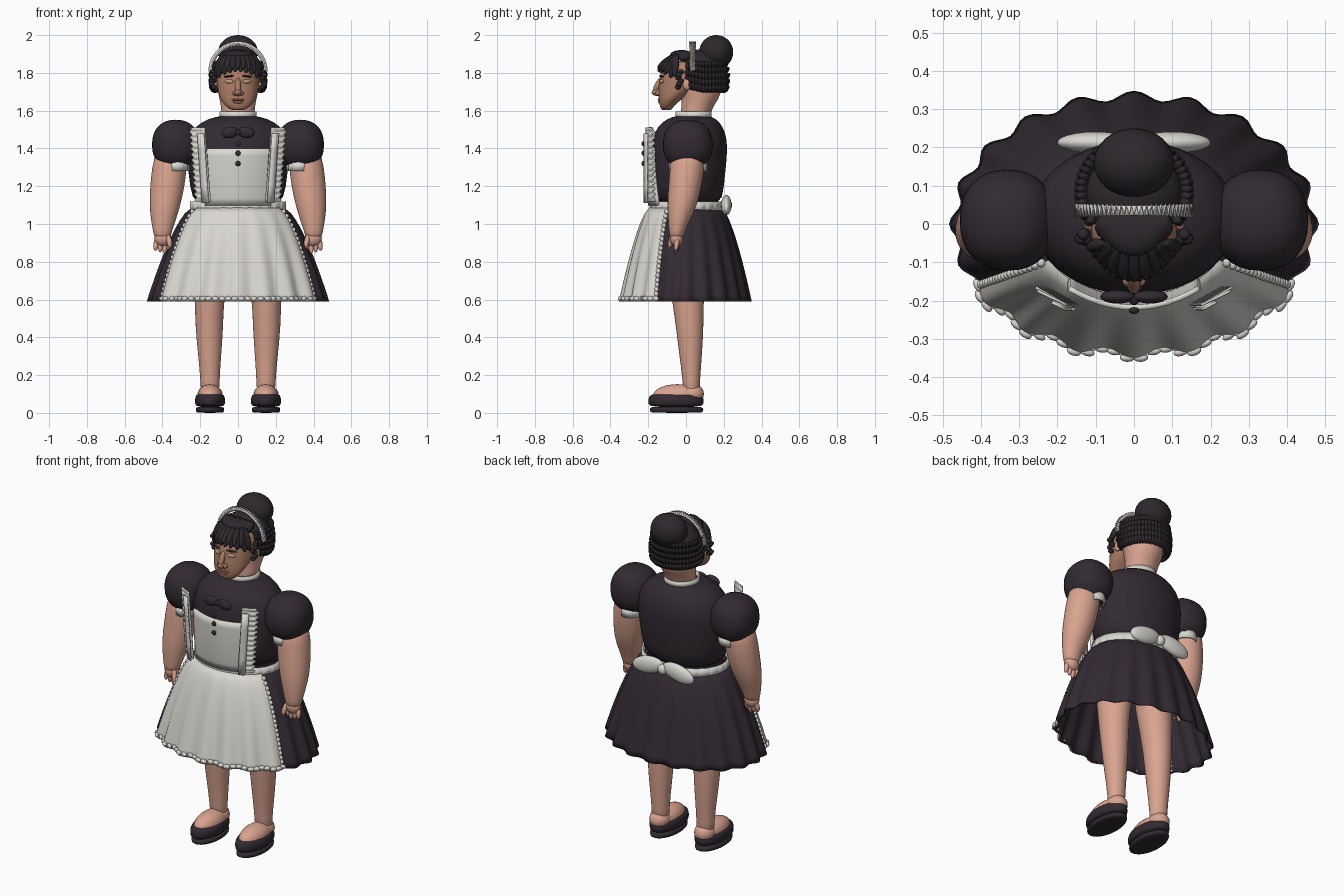
import bpy, bmesh
from math import sin, cos, pi, radians
from mathutils import Matrix, Vector, Euler

if "Cube" in bpy.data.objects:
    bpy.data.objects.remove(bpy.data.objects["Cube"])


def colour(name, rgb):
    m = bpy.data.materials.new(name)
    m.use_nodes = True
    m.diffuse_color = (*rgb, 1)
    b = m.node_tree.nodes["Principled BSDF"]
    b.inputs["Base Color"].default_value = (*rgb, 1)
    b.inputs["Roughness"].default_value = 0.8
    return m


DARK = colour("dark cloth", (0.032, 0.024, 0.032))
HAIR = colour("dark hair", (0.026, 0.021, 0.026))
WHITE = colour("apron white", (0.70, 0.68, 0.64))
SKIN = colour("skin", (0.70, 0.37, 0.28))
FACE = colour("face skin", (0.42, 0.21, 0.135))
LIPS = colour("lips", (0.38, 0.13, 0.10))
EYES = colour("eyelids", (0.55, 0.33, 0.24))


def make(name, bm, mat, thick=0, subdiv=0):
    bmesh.ops.recalc_face_normals(bm, faces=bm.faces)
    me = bpy.data.meshes.new(name)
    bm.to_mesh(me)
    bm.free()
    me.materials.append(mat)
    me.shade_smooth()
    ob = bpy.data.objects.new(name, me)
    bpy.context.scene.collection.objects.link(ob)
    if subdiv:
        ob.modifiers.new("smooth", "SUBSURF").levels = subdiv
    if thick:
        s = ob.modifiers.new("thickness", "SOLIDIFY")
        s.thickness, s.offset = thick, 0
    return ob


def sheet(name, f, nu, nv, mat, wrap=False, thick=0.006, cap=False, subdiv=0):
    """Grid surface from f(u, v), optionally closed round u."""
    bm = bmesh.new()
    cols = nu if wrap else nu + 1
    g = [[bm.verts.new(f(i / nu, j / nv)) for i in range(cols)] for j in range(nv + 1)]
    for j in range(nv):
        for i in range(nu):
            k = (i + 1) % cols
            bm.faces.new((g[j][i], g[j][k], g[j + 1][k], g[j + 1][i]))
    if cap:
        bm.faces.new(g[0])
        bm.faces.new(g[-1])
    return make(name, bm, mat, thick, subdiv)


def loft(name, rings, mat, n=24):
    """Closed body through elliptical rings (z, cx, cy, rx, ry)."""
    def f(u, v):
        z, cx, cy, rx, ry = rings[round(v * (len(rings) - 1))]
        return cx + rx * cos(2 * pi * u), cy + ry * sin(2 * pi * u), z
    return sheet(name, f, n, len(rings) - 1, mat, True, 0, True, 1)


def blob(loc, rad, rot=(0, 0, 0)):
    return Matrix.LocRotScale(Vector(loc), Euler(rot), Vector(rad))


def strand(a, b, r):
    """Ellipsoid stretched between two points."""
    a, b = Vector(a), Vector(b)
    q = (b - a).to_track_quat("Z", "Y")
    return Matrix.LocRotScale((a + b) / 2, q, Vector((r, r, (b - a).length / 2)))


def blobs(name, mats, mat, seg=12, boxy=1):
    bm = bmesh.new()
    for m in mats:
        new = bmesh.ops.create_uvsphere(bm, u_segments=seg, v_segments=max(6, seg // 2 + 2), radius=1)["verts"]
        for v in new:
            c = [abs(x) ** boxy * (1 if x > 0 else -1) for x in v.co]
            v.co = m @ Vector(c)
    return make(name, bm, mat)


def around(n, a0, a1):
    return [radians(a0 + (a1 - a0) * i / (n - 1)) for i in range(n)]


# Pleated skirt and the apron lying on it
def skirt_point(a, t, off=0):
    k = t ** 0.65
    w = 0.012 * t * (cos(20 * a) - 1) + off
    return Vector(((0.235 + 0.245 * k + w) * cos(a), (0.18 + 0.165 * k + w) * sin(a), 1.09 - 0.5 * t))


sheet("skirt", lambda u, v: skirt_point(2 * pi * u, v), 160, 14, DARK, True)
A0, A1 = 209, 331
sheet("apron_skirt", lambda u, v: skirt_point(radians(A0 + (A1 - A0) * u), v, 0.007), 70, 14, WHITE)
trim = [blob(skirt_point(a, 0.97, 0.011), (0.02, 0.011, 0.013), (0, 0, a + pi / 2)) for a in around(30, A0, A1)]
for edge in (A0, A1):
    trim += [blob(skirt_point(radians(edge), 0.05 + 0.92 * i / 19, 0.008), (0.012, 0.012, 0.014)) for i in range(20)]
blobs("apron_frill", trim, WHITE, 10)

# Bodice, collar and waistband
loft("bodice", [(1.08, 0, .01, .235, .18), (1.2, 0, .01, .255, .19), (1.35, 0, .015, .272, .203),
                (1.45, 0, .02, .268, .2), (1.52, 0, .022, .225, .172), (1.557, 0, .03, .16, .13),
                (1.575, 0, .035, .085, .085)], DARK, 40)
sheet("collar", lambda u, v: (0.094 * cos(2 * pi * u), 0.04 + 0.092 * sin(2 * pi * u), 1.56 + 0.035 * v),
      40, 1, WHITE, True, 0.008)
sheet("waistband", lambda u, v: (0.25 * cos(2 * pi * u), 0.003 + 0.192 * sin(2 * pi * u),
                                 1.12 if v else 1.072 - 0.014 * abs(sin(24 * pi * u))),
      144, 1, WHITE, True, 0.01)

# Bib with shoulder straps and ruffles
sheet("bib", lambda u, v: (0.34 * (u - .5), -0.218 + 0.2 * (u - .5) ** 2 + 0.025 * (1 - v) ** 2, 1.1 + 0.3 * v),
      20, 8, WHITE, False, 0.014)
for s, side in ((1, "left"), (-1, "right")):
    def ruffle(u, v):
        wave = u * sin(v * 26 * pi)
        return (s * (0.145 + 0.03 * v + 0.078 * u + 0.006 * wave),
                -0.212 + 0.04 * u + 0.008 * wave, 1.12 + 0.39 * v)
    sheet(side + "_strap_ruffle", ruffle, 6, 78, WHITE)
    sheet(side + "_strap", lambda u, v: (s * (0.155 + 0.025 * v + 0.035 * u), -0.222 + 0.018 * u, 1.11 + 0.37 * v),
          2, 4, WHITE, False, 0.008)

# Chest bow and buttons
blobs("chest_bow", [blob((s * .043, -.19, 1.485), (.046, .018, .029), (0, s * .15, 0)) for s in (1, -1)]
      + [blob((0, -.197, 1.485), (.015, .015, .015))], DARK, 16)
blobs("buttons", [blob((0, -.226, z), (.014, .009, .014)) for z in (1.425, 1.375, 1.32)], DARK)

# Large bow at the back
blobs("back_bow", [blob((s * .1, .213, 1.1), (.103, .028, .05), (0, s * .22, 0)) for s in (1, -1)]
      + [blob((0, .22, 1.1), (.028, .024, .03))], WHITE, 24)

# Limbs, hands and feet
for s, side in ((1, "left"), (-1, "right")):
    blobs(side + "_puff_sleeve", [blob((s * .33, .01, 1.42), (.125, .132, .132))], DARK, 32, 0.88)
    sheet(side + "_cuff", lambda u, v: (s * .322 + (.068 + .004 * cos(32 * pi * u)) * cos(2 * pi * u),
                                        .01 + .098 * sin(2 * pi * u), 1.28 + .05 * v), 64, 1, WHITE, True)
    loft(side + "_arm", [(z, s * x, y, rx, ry) for z, x, y, rx, ry in (
        (1.4, .35, .01, .085, .085), (1.3, .363, .006, .093, .092), (1.2, .374, -.005, .092, .088),
        (1.1, .387, -.02, .083, .08), (1.02, .395, -.037, .066, .058), (.96, .4, -.048, .05, .042),
        (.92, .4, -.05, .042, .036))], SKIN)
    hand = [blob((s * .398, -.05, .925), (.046, .036, .045))]
    hand += [strand((s * (.368 + .021 * i), -.045, .925), (s * (.362 + .025 * i), -.055, .842 + .008 * abs(i - 1)), .014)
             for i in range(4)]
    hand += [strand((s * .37, -.07, .945), (s * .358, -.09, .872), .014)]
    blobs(side + "_hand", hand, SKIN)
    loft(side + "_leg", [(z, s * x, y, rx, ry) for z, x, y, rx, ry in (
        (.08, .148, .03, .05, .045), (.17, .148, .028, .05, .045), (.3, .15, .025, .061, .06),
        (.45, .152, .02, .074, .073), (.6, .152, .01, .077, .085), (.8, .142, 0, .1, .1),
        (1.05, .115, 0, .11, .12))], SKIN)
    blobs(side + "_foot", [blob((s * .148, -.045, .09), (.068, .13, .062)),
                           blob((s * .148, .03, .1), (.058, .065, .055))], SKIN, 20)
    loft(side + "_shoe", [(.032, s * .148, -.053, .07, .135), (.045, s * .148, -.053, .08, .147),
                          (.075, s * .148, -.053, .081, .148), (.095, s * .148, -.053, .074, .138),
                          (.1, s * .148, -.053, .058, .118)], DARK, 32)
    loft(side + "_sole", [(0, s * .148, -.05, .066, .13), (.006, s * .148, -.05, .075, .142),
                          (.026, s * .148, -.05, .076, .144), (.034, s * .148, -.05, .066, .13)], DARK, 32)

# Neck and head
loft("neck", [(1.54, 0, .045, .088, .08), (1.61, 0, .055, .088, .08), (1.66, 0, .075, .097, .097),
              (1.71, 0, .08, .11, .112), (1.8, 0, .07, .11, .11)], SKIN, 32)
loft("face", [(1.602, 0, -.105, .03, .022), (1.612, 0, -.103, .05, .032), (1.63, 0, -.1, .072, .04),
              (1.66, 0, -.085, .092, .06), (1.7, 0, -.05, .107, .097), (1.76, 0, -.02, .114, .122),
              (1.82, 0, -.005, .112, .128), (1.87, 0, .01, .09, .1)], FACE, 32)
blobs("nose", [blob((0, -.148, 1.697), (.02, .034, .02)), strand((0, -.13, 1.775), (0, -.172, 1.69), .016)]
      + [blob((s * .018, -.145, 1.692), (.013, .018, .012)) for s in (1, -1)], FACE, 16)
blobs("lips", [blob((0, -.136, 1.657), (.036, .014, .007)), blob((0, -.134, 1.645), (.028, .014, .008))], LIPS, 16)
blobs("eyes", [blob((s * .046, -.13, 1.755), (.024, .008, .011), (0, 0, s * .4)) for s in (1, -1)], EYES, 16)
blobs("eyebrows", [blob((s * .048, -.13, 1.782), (.03, .009, .005), (0, s * .1, s * .4)) for s in (1, -1)], HAIR)
blobs("ears", [blob((s * .119, .005, 1.74), (.014, .022, .032)) for s in (1, -1)], SKIN, 16)

# Hair cap, bun, braids, fringe and side curls
blobs("hair_cap", [blob((0, .08, 1.805), (.132, .125, .12))], HAIR, 32)
blobs("hair_bun", [blob((0, .16, 1.91), (.105, .09, .09))], HAIR, 32)
braids = []
for row in range(5):
    grow = 0.143 - 0.004 * abs(row - 1.5)
    for a in around(34, -35, 215):
        y = 0.085 + (grow - 0.008) * sin(a)
        z = 1.715 + 0.032 * row + 0.22 * max(0, 0.09 - y) * (row < 4)
        braids.append(blob((grow * cos(a), y, z), (.014, .012, .024), (0.6, 0, a + pi / 2)))
blobs("hair_braids", braids, HAIR, 8)
fringe = []
for i in range(17):
    x = (i - 8) / 8
    mid = (.085 * x, -.085 + .05 * x * x, 1.895 - .02 * x * x)
    tip = (.118 * x, -.152 + .09 * x * x, 1.815 + .008 * (-1) ** i - .045 * x * x)
    fringe += [strand((.07 * x, .03, 1.9), mid, .024), strand((.08 * x, -.05, 1.9), tip, .019)]
blobs("fringe", fringe, HAIR, 8)
blobs("side_curls", [blob((s * (.132 + .008 * sin(i * 2)), -.035 + .008 * cos(i * 2), 1.805 - .016 * i),
                          (.016, .016, .013)) for s in (1, -1) for i in range(6)], HAIR, 8)

# Frilled headband
def frill(u, v):
    a = pi * u
    r = 0.132 + 0.024 * v
    zig = 0.016 * (1 if round(u * 72) % 2 else -1) * (0.3 + 0.7 * v)
    return r * cos(a), 0.035 + zig, 1.81 + r * sin(a)


sheet("headband_frill", frill, 72, 2, WHITE, False, 0.006)
sheet("headband", lambda u, v: (.143 * cos(pi * u), .022 + .026 * v, 1.81 + .143 * sin(pi * u)), 40, 1, WHITE, False, 0.008)
